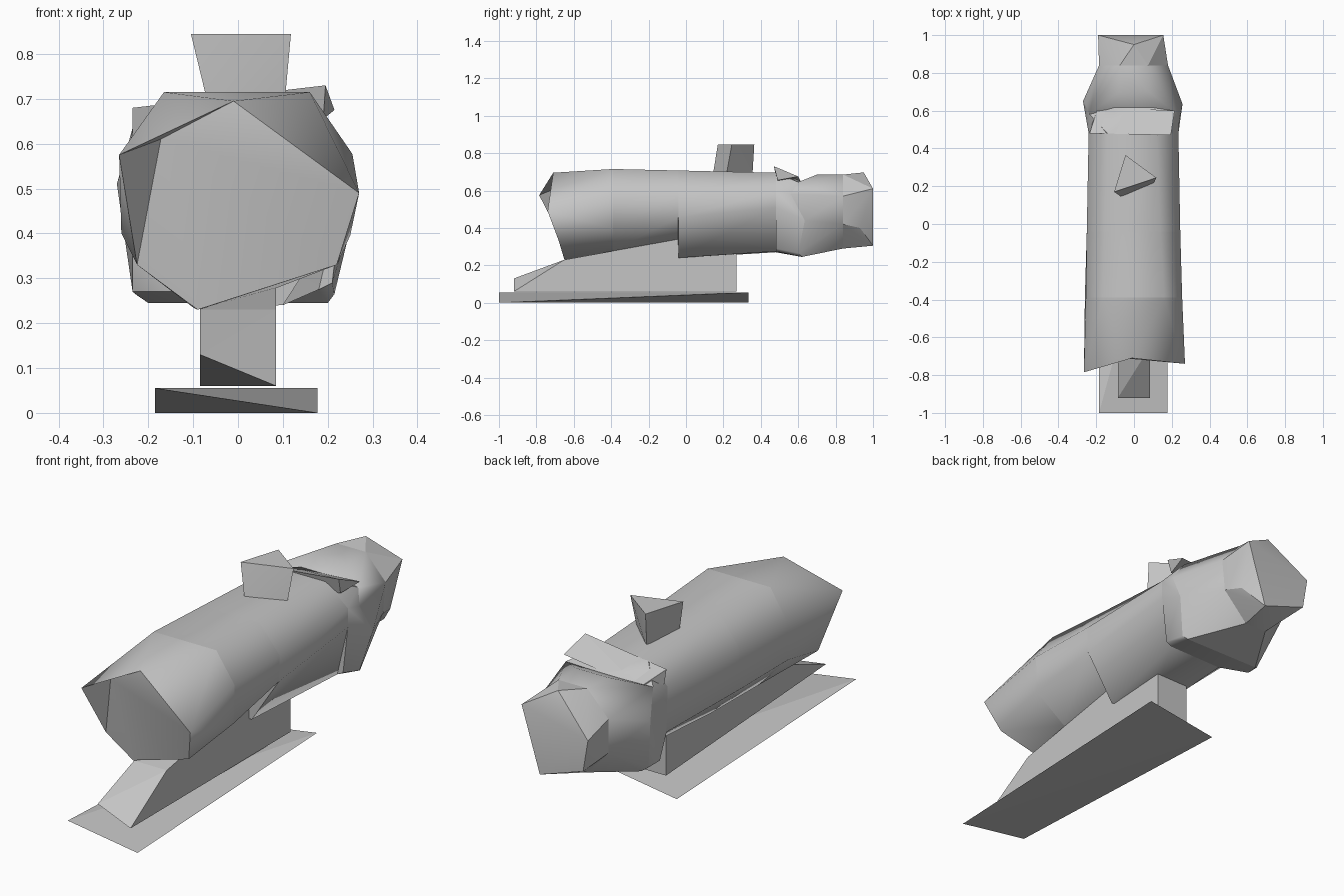
import bpy, bmesh, math

cube = bpy.data.objects.get("Cube")
if cube:
    bpy.data.objects.remove(cube, do_unlink=True)

grey = bpy.data.materials.new("plain grey")
grey.use_nodes = True
COLOUR = (0.56, 0.56, 0.56, 1)
grey.diffuse_color = COLOUR
grey.node_tree.nodes["Principled BSDF"].inputs["Base Color"].default_value = COLOUR


def finish(name, bm, angle):
    """Turn a bmesh into a shaded, coloured object."""
    bmesh.ops.recalc_face_normals(bm, faces=bm.faces)
    mesh = bpy.data.meshes.new(name)
    bm.to_mesh(mesh)
    bm.free()
    mesh.materials.append(grey)
    ob = bpy.data.objects.new(name, mesh)
    bpy.context.collection.objects.link(ob)
    if angle:
        bpy.ops.object.select_all(action='DESELECT')
        ob.select_set(True)
        bpy.context.view_layer.objects.active = ob
        bpy.ops.object.shade_smooth_by_angle(angle=math.radians(angle))
    return ob


def hull(name, points, angle=0, rim=0, hub=None):
    """Faceted solid around a few points; the first rim points may be
    re-capped with a recessed fan that meets at the hub."""
    bm = bmesh.new()
    verts = [bm.verts.new(p) for p in points]
    bmesh.ops.convex_hull(bm, input=verts)
    if hub:
        edge = set(verts[:rim])
        cap = [f for f in bm.faces if edge.issuperset(f.verts)]
        bmesh.ops.delete(bm, geom=cap, context='FACES')
        centre = bm.verts.new(hub)
        for i in range(rim):
            bm.faces.new((verts[i], verts[(i + 1) % rim], centre))
    loose = [v for v in bm.verts if not v.link_faces]
    bmesh.ops.delete(bm, geom=loose, context='VERTS')
    return finish(name, bm, angle)


def section(y, *xz):
    """Cross-section points at one y."""
    return [(x, y, z) for x, z in xz]


def loft(name, rings, angle):
    """Skin a list of equal sections and cap both ends."""
    bm = bmesh.new()
    rows = [[bm.verts.new(p) for p in r] for r in rings]
    n = len(rows[0])
    for a, b in zip(rows, rows[1:]):
        for i in range(n):
            j = (i + 1) % n
            bm.faces.new((a[i], a[j], b[j], b[i]))
    bm.faces.new(rows[0])
    bm.faces.new(rows[-1])
    return finish(name, bm, angle)


# base plate: thin twisted slab
hull("base_plate", [(-.185, -1, .055), (.177, .333, .055), (-.185, .333, 0), (.177, -1, 0)])

# mount block with sloping nose and rising top
mount = [(.085, -.92, .06), (-.085, -.92, .13)]
for s in (-1, 1):
    mount += [(s * .085, y, z) for y, z in ((-.65, .23), (-.04, .34), (.27, .36), (.27, .06))]
hull("mount_block", mount)

# tube sections: flat top, underside cut back on one flank
collar = section(-.39, (.255, .577), (.16, .715), (-.165, .715), (-.255, .575),
                 (-.26, .40), (-.10, .235), (.09, .28), (.25, .395))
upper = [(.245, .58), (.14, .707), (-.155, .707), (-.25, .58), (-.25, .39), (-.10, .238)]
cut_end = section(-.042, *upper, (.085, .34), (.24, .455))
step = section(-.04, *upper, (.10, .24), (.24, .455))
tube_end = section(.48, (.235, .60), (.12, .695), (-.14, .695), (-.24, .60),
                   (-.235, .385), (-.10, .27), (.18, .275), (.235, .51))
loft("main_tube", [collar, cut_end, step, tube_end], 75)

# flared front bell with a recessed lens face
front = [(-.265, -.785, .575), (-.225, -.66, .33), (-.09, -.65, .23),
         (.22, -.68, .33), (.27, -.74, .49), (-.01, -.71, .695)]
hull("front_bell", front + collar, 42, rim=6, hub=(-.172, -.70, .61))

# wide adjustment belt with a square lower ledge
belt = [(-.27, .65, .51), (.24, .56, .58), (.257, .635, .44),
        (-.225, .60, .262), (-.20, .62, .245), (.215, .60, .265), (.20, .62, .245),
        (-.10, .62, .65), (.10, .62, .65), (.205, .60, .645), (-.235, .58, .635)]
ledge = [(.21, .48, .29), (-.235, .53, .27)]
hull("belt_front", tube_end + belt + ledge, 40)

# neck and eyepiece, tapering to the irregular rear face
neck = section(.84, (.18, .57), (.075, .685), (-.075, .685), (-.185, .57),
               (-.185, .41), (-.075, .29), (.04, .29), (.165, .42))
crown = [(-.08, .70, .685), (.08, .70, .685)]
rear_face = [(.155, 1, .61), (0, .95, .697), (-.19, 1, .53), (-.165, 1, .38),
             (.06, 1, .305), (.14, .93, .40)]
hull("belt_rear", belt + crown + neck, 40)
hull("eyepiece", neck + rear_face, 25)

# tilted flap over the belt
hull("top_flap", [(.195, .47, .73), (-.235, .48, .68), (-.19, .62, .635), (.215, .60, .675),
                  (.19, .49, .655), (-.235, .50, .61)])

# three-sided turret, wider at the top
hull("top_turret", [(-.045, .365, .845), (.118, .245, .845), (-.105, .17, .845),
                    (-.045, .355, .68), (.103, .215, .68), (-.065, .143, .68)], 30)
